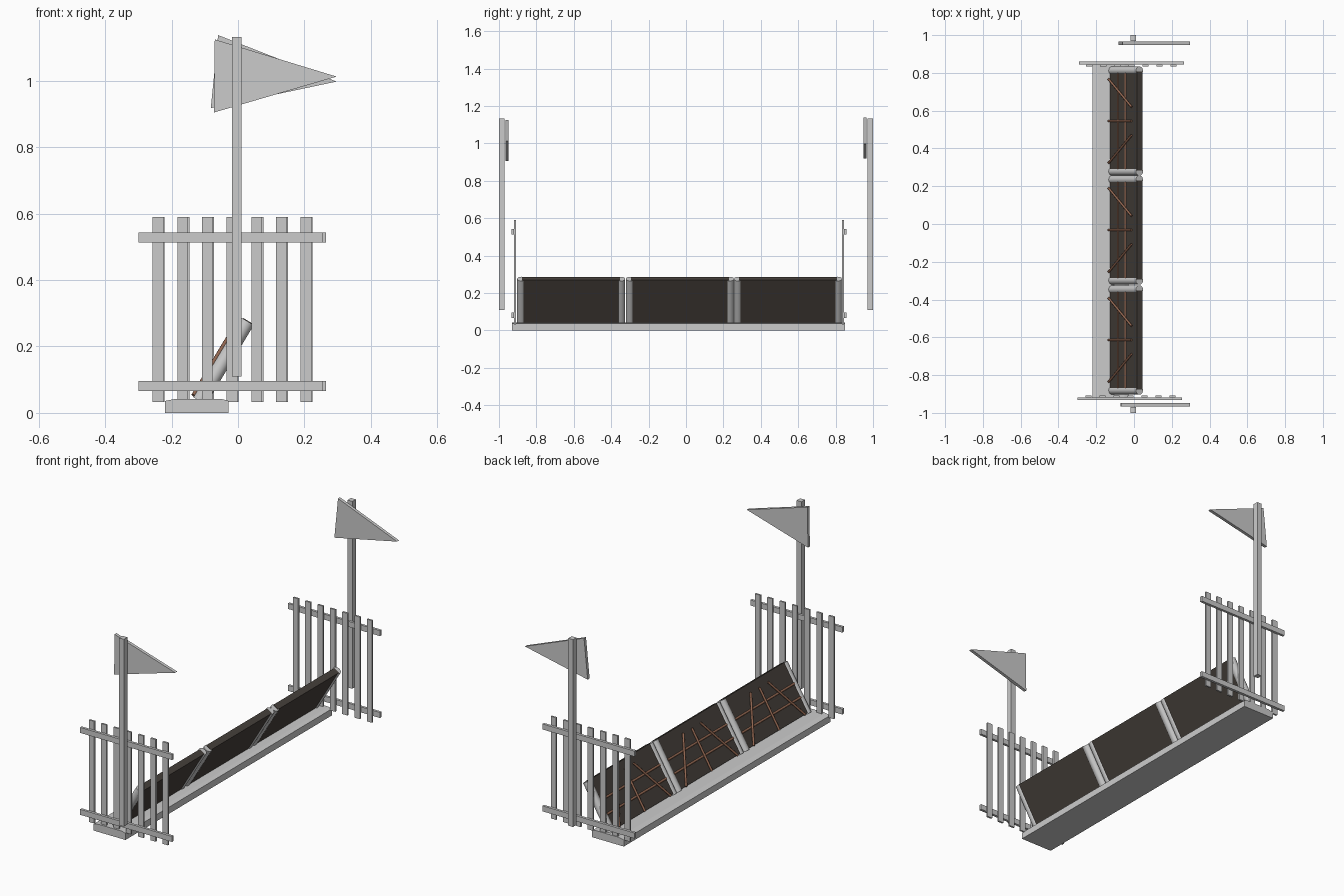
import bpy, bmesh, math
from mathutils import Vector, Matrix

if "Cube" in bpy.data.objects:
    bpy.data.objects.remove(bpy.data.objects["Cube"])


def material(name, rgb):
    m = bpy.data.materials.new(name)
    m.diffuse_color = (*rgb, 1)
    m.use_nodes = True
    m.node_tree.nodes["Principled BSDF"].inputs["Base Color"].default_value = m.diffuse_color
    return m


GREY = material("pale grey", (0.60, 0.60, 0.60))
DARK = material("dark brown", (0.062, 0.052, 0.044))
BROWN = material("stick brown", (0.30, 0.14, 0.085))


def finish(name, bm, mat, smooth=False):
    bmesh.ops.recalc_face_normals(bm, faces=bm.faces)
    me = bpy.data.meshes.new(name)
    bm.to_mesh(me)
    bm.free()
    me.materials.append(mat)
    ob = bpy.data.objects.new(name, me)
    bpy.context.collection.objects.link(ob)
    if smooth:
        for o in bpy.context.selected_objects:
            o.select_set(False)
        ob.select_set(True)
        bpy.context.view_layer.objects.active = ob
        bpy.ops.object.shade_smooth_by_angle(angle=math.radians(50))
    return ob


def box(name, lo, hi, mat):
    lo, hi = Vector(lo), Vector(hi)
    bm = bmesh.new()
    bmesh.ops.create_cube(bm, size=1, matrix=Matrix.Translation((lo + hi) / 2)
                          @ Matrix.Diagonal((*(hi - lo), 1)))
    return finish(name, bm, mat)


def rod(name, a, b, r, mat, sides):
    a, b = Vector(a), Vector(b)
    d = b - a
    bm = bmesh.new()
    bmesh.ops.create_cone(bm, cap_ends=True, segments=sides, radius1=r, radius2=r, depth=d.length,
                          matrix=Matrix.Translation((a + b) / 2) @ d.to_track_quat('Z', 'Y').to_matrix().to_4x4())
    return finish(name, bm, mat, True)


def prism(name, pts, y0, y1, mat):
    """Extrude an x-z outline along y."""
    bm = bmesh.new()
    f = bm.faces.new([bm.verts.new((x, y0, z)) for x, z in pts])
    g = bmesh.ops.extrude_face_region(bm, geom=[f])
    bmesh.ops.translate(bm, vec=(0, y1 - y0, 0), verts=[v for v in g["geom"] if isinstance(v, bmesh.types.BMVert)])
    return finish(name, bm, mat)


# Leaning frame: u runs up the slope, n points away from the back of the panel
LEAN = math.radians(31)
U = Vector((math.sin(LEAN), 0, math.cos(LEAN)))
N = Vector((-math.cos(LEAN), 0, math.sin(LEAN)))
FOOT = Vector((-0.113, 0, 0.04))


def slope(u, n, y):
    p = FOOT + U * u + N * n
    return (p.x, y, p.z)


# Ground plank with lightly bevelled top
prism("base_plank", [(-0.22, 0), (-0.028, 0), (-0.028, 0.036), (-0.05, 0.042), (-0.19, 0.042), (-0.22, 0.036)],
      -0.93, 0.85, GREY)

# Three leaning panels, each with two end posts and a lattice of sticks
for yc in (-0.614, -0.032, 0.545):
    c = [slope(u, n, 0) for u, n in ((0, -0.017), (0.277, -0.017), (0.277, 0.017), (0, 0.017))]
    prism("panel", [(p[0], p[2]) for p in c], yc - 0.262, yc + 0.262, DARK)
    for s in (-1, 1):
        y = yc + s * 0.267
        rod("panel_post", slope(-0.005, 0, y), slope(0.275, 0, y), 0.022, GREY, 16)
    for s in (-1, 0, 1):
        rod("lattice_stick", slope(0.0, 0.025, yc + s * 0.222), slope(0.235, 0.025, yc + s * 0.075), 0.006, BROWN, 8)
    for u in (0.085, 0.16):
        rod("lattice_rail", slope(u, 0.016, yc - 0.255), slope(u, 0.016, yc + 0.255), 0.006, BROWN, 8)

# Picket fences at both ends
for s, yp, dx in ((-1, -0.914, -0.005), (1, 0.840, 0.005)):
    for i in range(7):
        x = -0.239 + i * 0.0743 + dx * 0.4
        box("fence_picket", (x - 0.016, yp - 0.005, 0.033), (x + 0.016, yp + 0.005, 0.59), GREY)
    yr = yp + s * 0.012
    for z in (0.081, 0.528):
        box("fence_rail", (-0.2825 + dx - 0.0125, yr - 0.007, z - 0.015), (0.26 + dx, yr + 0.007, z + 0.015), GREY)

# Flag poles and pennants
FLAGS = {-1: [(-0.07, 1.125), (-0.072, 0.905), (0.297, 1.013)],
         1: [(-0.06, 1.138), (-0.082, 0.918), (0.297, 0.998)]}
for s, pts in FLAGS.items():
    box("flag_pole", (-0.018, s * 0.985 - 0.015, 0.11), (0.011, s * 0.985 + 0.015, 1.132), GREY)
    prism("pennant", pts, s * 0.948, s * 0.965, GREY)
